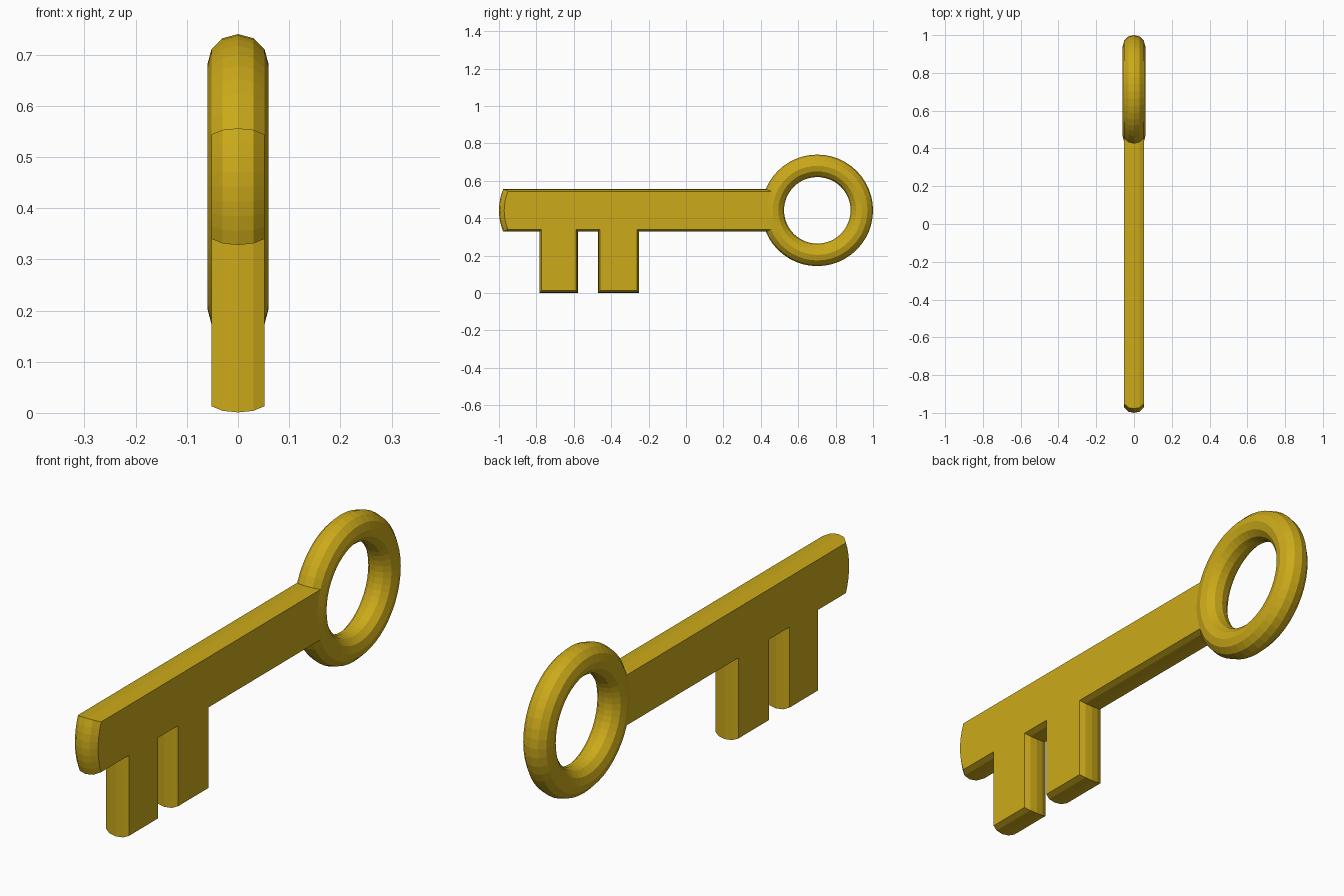
import bpy, bmesh
from math import cos, sin, asin, pi

if "Cube" in bpy.data.objects:
    bpy.data.objects.remove(bpy.data.objects["Cube"])

ZC = 0.442   # height of the shaft axis and ring centre
gold = bpy.data.materials.new("gold")
gold.diffuse_color = (0.60, 0.40, 0.01, 1)
gold.use_nodes = True
gold.node_tree.nodes["Principled BSDF"].inputs["Base Color"].default_value = gold.diffuse_color


def outline(d, cap):
    """Shaft-and-teeth outline in (y, z): edges pushed out by d, rounded tip of radius cap."""
    half = 0.102 + d
    top, low, foot = ZC + half, ZC - half, 0.013 - d
    a = asin(half / cap)
    n = 8
    tip = [(-0.703 - cap * cos(a - 2 * a * i / n), ZC + cap * sin(a - 2 * a * i / n))
           for i in range(n + 1)]
    pts = tip
    for y0, y1 in ((-0.772, -0.589), (-0.459, -0.262)):
        pts += [(y0 - d, low), (y0 - d, foot), (y1 + d, foot), (y1 + d, low)]
    return pts + [(0.465, low), (0.465, top)]


# Shaft with two teeth: slices across x give the bulged edges
slices = [(-0.052, 0, 0.269), (-0.03, 0.009, 0.291), (0, 0.012, 0.297),
          (0.03, 0.009, 0.291), (0.052, 0, 0.269)]
bm = bmesh.new()
loops = [[bm.verts.new((x, y, z)) for y, z in outline(d, cap)] for x, d, cap in slices]
n = len(loops[0])
for a, b in zip(loops, loops[1:]):
    for i in range(n):
        j = (i + 1) % n
        bm.faces.new((a[i], a[j], b[j], b[i]))
bm.faces.new(loops[0])
bm.faces.new(loops[-1][::-1])
bmesh.ops.recalc_face_normals(bm, faces=bm.faces)
mesh = bpy.data.meshes.new("shaft_and_teeth")
bm.to_mesh(mesh)
bm.free()
shaft = bpy.data.objects.new("shaft_and_teeth", mesh)
bpy.context.collection.objects.link(shaft)
mesh.materials.append(gold)

# Ring handle
bpy.ops.mesh.primitive_torus_add(major_radius=0.238, minor_radius=0.06,
                                 major_segments=48, minor_segments=12,
                                 location=(0, 0.702, ZC), rotation=(0, pi / 2, 0))
ring = bpy.context.object
ring.name = "ring_handle"
ring.data.materials.append(gold)
